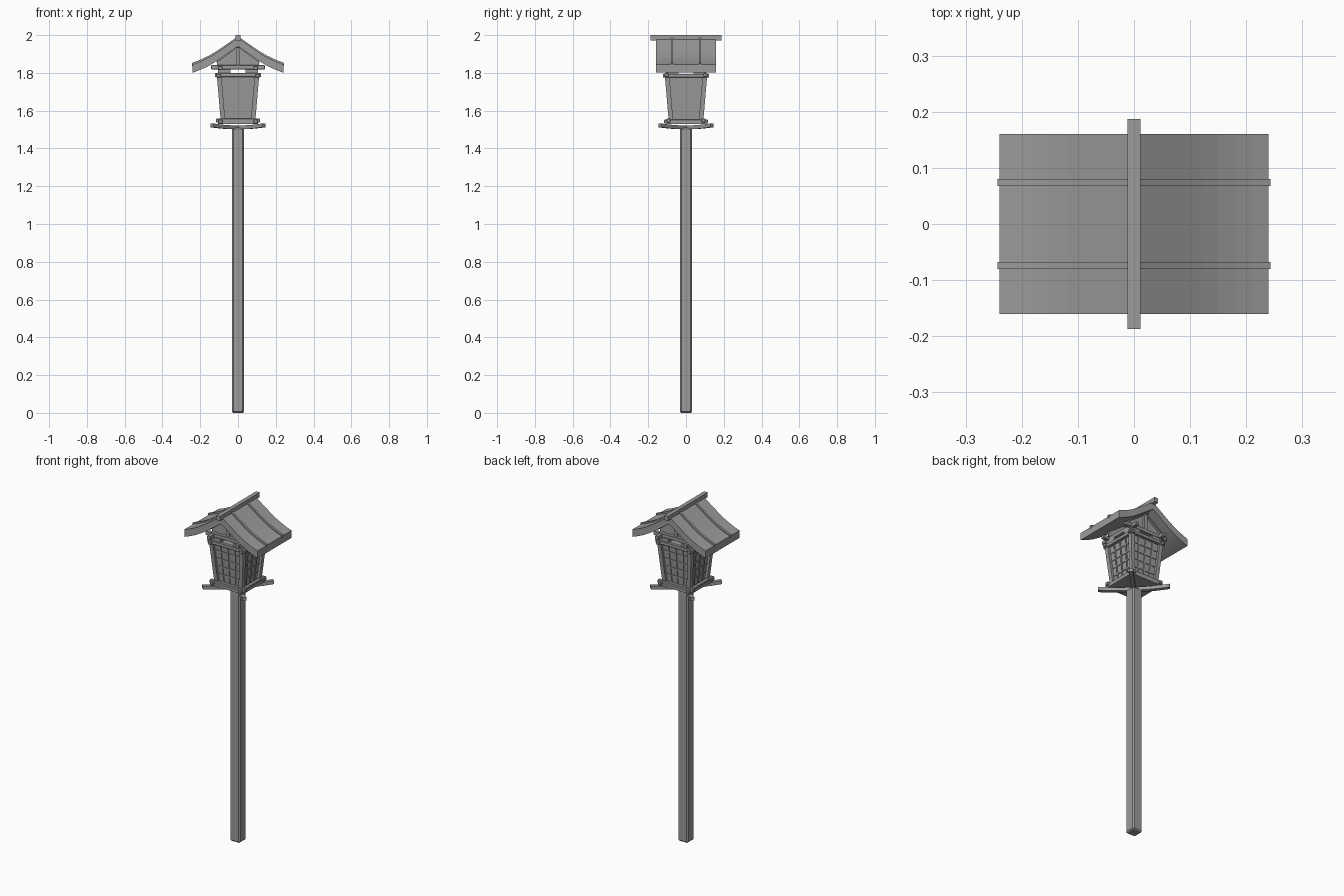
import bpy, bmesh
from mathutils import Vector, Matrix
from math import pi

cube = bpy.data.objects.get("Cube")
if cube:
    bpy.data.objects.remove(cube)

wood = bpy.data.materials.new("weathered_grey")
wood.use_nodes = True
GREY = (0.33, 0.33, 0.33, 1)
wood.diffuse_color = GREY
wood.node_tree.nodes["Principled BSDF"].inputs["Base Color"].default_value = GREY


def sweep(name, points, u, v, bevel=0):
    """Carry a four-sided section, spanned by half-vectors u and v, along points."""
    u, v = Vector(u), Vector(v)
    bm = bmesh.new()
    rings = [[bm.verts.new(Vector(p) + a * u + b * v)
              for a, b in ((-1, -1), (1, -1), (1, 1), (-1, 1))] for p in points]
    for r, s in zip(rings, rings[1:]):
        for i in range(4):
            j = (i + 1) % 4
            bm.faces.new((r[i], r[j], s[j], s[i]))
    bm.faces.new(rings[0])
    bm.faces.new(rings[-1])
    bmesh.ops.recalc_face_normals(bm, faces=bm.faces)
    mesh = bpy.data.meshes.new(name)
    bm.to_mesh(mesh)
    bm.free()
    mesh.materials.append(wood)
    obj = bpy.data.objects.new(name, mesh)
    bpy.context.collection.objects.link(obj)
    if bevel:
        mod = obj.modifiers.new("chamfer", "BEVEL")
        mod.width, mod.segments = bevel, 1
    return obj


def box(name, x, y, z, hx, hy, hz, bevel=0):
    return sweep(name, [(x, y, z - hz), (x, y, z + hz)], (hx, 0, 0), (0, hy, 0), bevel)


def rail_square(name, offset, length, z, half, lift):
    """Four rails crossing at the corners, one pair lifted slightly."""
    for s in (-1, 1):
        box(name + "_across", 0, s * offset, z + lift, length, half, half, 0.002)
        box(name + "_along", s * offset, 0, z, half, length, half, 0.002)


# Pole
box("pole", 0, 0, 0.755, 0.033, 0.033, 0.755, 0.008)

# Crossed diagonal brackets with upturned tips
for s in (-1, 1):
    path = [(t, s * t, 1.511 + 0.6 * t * t)
            for t in (-0.137, -0.1, -0.06, 0, 0.06, 0.1, 0.137)]
    sweep("curved_bracket", path, (0.008, -s * 0.008, 0), (0, 0, 0.010))

# Floor and its frame
box("floor", 0, 0, 1.537, 0.105, 0.105, 0.008)
rail_square("floor_rail", 0.093, 0.116, 1.543, 0.010, 0.005)

# Flared lantern body
BOTTOM, TOP = 1.55, 1.785


def wall(z):
    """Half width of the body at height z."""
    return 0.077 + 0.020 * (z - BOTTOM) / (TOP - BOTTOM)


bm = bmesh.new()
bmesh.ops.create_cone(bm, cap_ends=True, segments=4, radius1=wall(BOTTOM) * 2 ** 0.5,
                      radius2=wall(TOP) * 2 ** 0.5, depth=TOP - BOTTOM,
                      matrix=Matrix.Translation((0, 0, (BOTTOM + TOP) / 2))
                      @ Matrix.Rotation(pi / 4, 4, "Z"))
body_mesh = bpy.data.meshes.new("lantern_body")
bm.to_mesh(body_mesh)
bm.free()
body_mesh.materials.append(wood)
bpy.context.collection.objects.link(bpy.data.objects.new("lantern_body", body_mesh))

for sx in (-1, 1):
    for sy in (-1, 1):
        ends = [(sx * (wall(z) + 0.003), sy * (wall(z) + 0.003), z) for z in (BOTTOM, TOP)]
        sweep("corner_post", ends, (0.012, 0, 0), (0, 0.012, 0))
        box("corner_block", sx * 0.073, sy * 0.073, 1.808, 0.032, 0.032, 0.010)

# Lattice on the four sides
for k in range(4):
    turn = Matrix.Rotation(k * pi / 2, 4, "Z")
    for f in (-0.5, 0, 0.5):
        bar = [(f * wall(z), -wall(z), z) for z in (BOTTOM, TOP)]
        sweep("lattice_upright", bar, (0.004, 0, 0), (0, 0.005, 0)).matrix_world = turn
    for i in range(1, 5):
        z = BOTTOM + i * (TOP - BOTTOM) / 5
        w = wall(z)
        sweep("lattice_crossbar", [(-w, -w, z), (w, -w, z)],
              (0, 0.004, 0), (0, 0, 0.004)).matrix_world = turn

# Top frame and the beams under the roof
rail_square("top_rail", 0.103, 0.123, 1.785, 0.010, 0.004)
rail_square("tie_beam", 0.094, 0.143, 1.826, 0.011, 0.004)

# Roof curve, used by the slab, battens and gables
HALF = [(0.24, 1.845), (0.21, 1.856), (0.18, 1.869), (0.15, 1.884), (0.12, 1.902),
        (0.09, 1.922), (0.06, 1.943), (0.03, 1.964)]
CURVE = [(-x, z) for x, z in HALF] + [(0, 1.985)] + [(x, z) for x, z in reversed(HALF)]
sweep("roof", [(x, 0, z - 0.022) for x, z in CURVE], (0, 0.16, 0), (0, 0, 0.022))

for s in (-1, 1):
    # Battens
    path = [(x * 1.015, s * 0.074, z - 0.001) for x, z in CURVE]
    sweep("roof_batten", path, (0, 0.006, 0), (0, 0, 0.009))
    # Gable wall in two halves rising to the middle
    for sx in (-1, 1):
        bm = bmesh.new()
        face = bm.faces.new([bm.verts.new((sx * x, s * 0.086, z)) for x, z in
                             ((0, 1.835), (0.112, 1.835), (0.112, 1.868), (0, 1.955))])
        ext = bmesh.ops.extrude_face_region(bm, geom=[face])
        moved = [e for e in ext["geom"] if isinstance(e, bmesh.types.BMVert)]
        bmesh.ops.translate(bm, verts=moved, vec=(0, -s * 0.012, 0))
        bmesh.ops.recalc_face_normals(bm, faces=bm.faces)
        mesh = bpy.data.meshes.new("gable_wall")
        bm.to_mesh(mesh)
        bm.free()
        mesh.materials.append(wood)
        bpy.context.collection.objects.link(bpy.data.objects.new("gable_wall", mesh))
        # Rafter trimming the gable edge
        sweep("gable_rafter", [(0, s * 0.09, 1.945), (sx * 0.115, s * 0.09, 1.862)],
              (0, 0.010, 0), (0, 0, 0.009))
    box("gable_post", 0, s * 0.09, 1.89, 0.010, 0.010, 0.06)

# Ridge cap and the beam beneath it
box("ridge_cap", 0, 0, 1.986, 0.012, 0.187, 0.014)
box("ridge_beam", 0, 0, 1.943, 0.009, 0.12, 0.011, 0.003)
